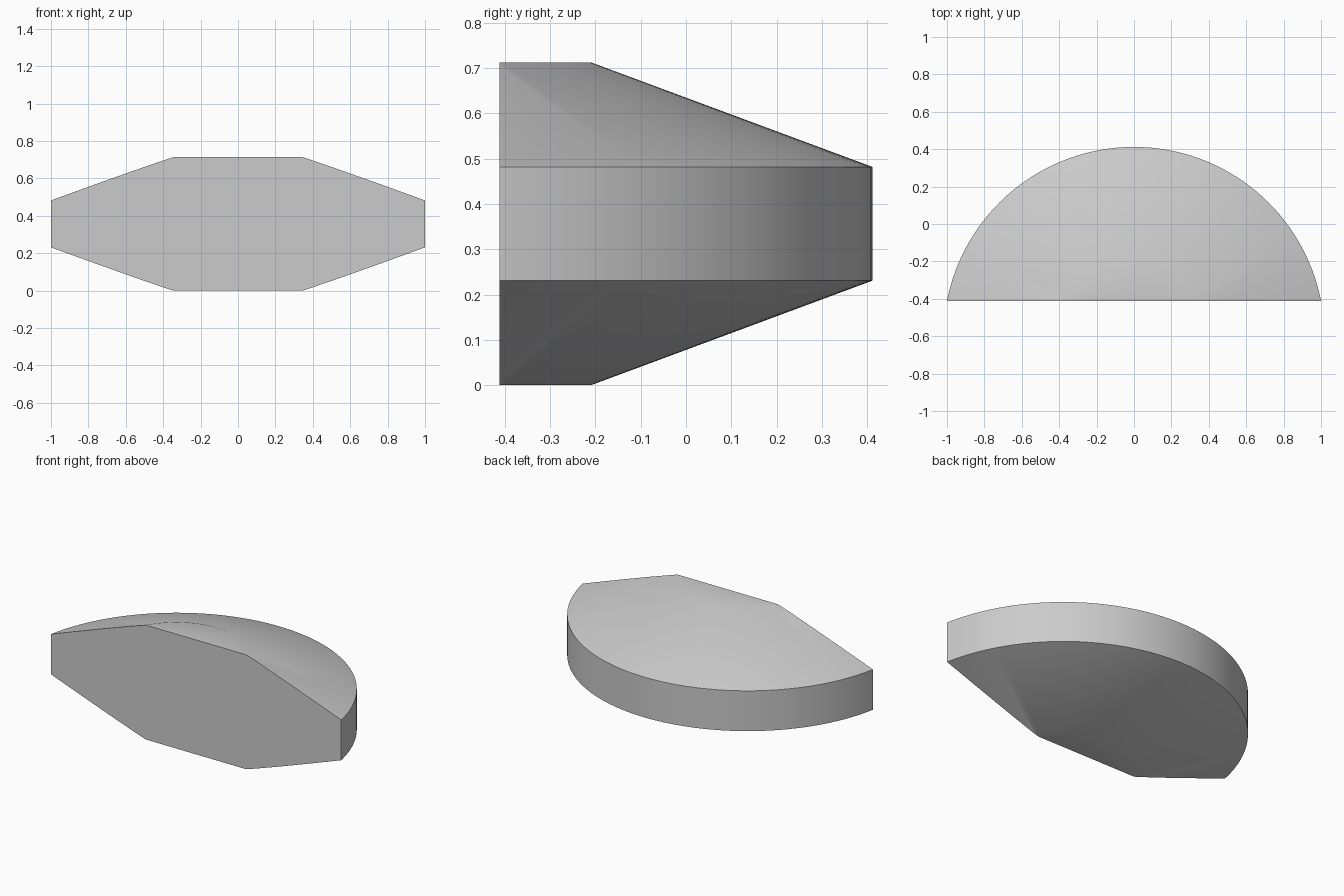
import bpy, bmesh, math

cube = bpy.data.objects.get("Cube")
if cube:
    bpy.data.objects.remove(cube, do_unlink=True)

# Main dimensions
HALF_DEPTH = 0.412
RADIUS = 1.019
CAP_RADIUS = 0.397
HEIGHT = 0.713
RIM_LOW, RIM_HIGH = 0.231, 0.482
AXIS_Y = HALF_DEPTH - RADIUS
STEPS = 72

# Plain grey material
grey = bpy.data.materials.new("light grey")
grey.use_nodes = True
colour = (0.6, 0.6, 0.6, 1)
grey.diffuse_color = colour
grey.node_tree.nodes["Principled BSDF"].inputs["Base Color"].default_value = colour

# Half turn of a double-bevelled disc profile
bm = bmesh.new()
profile = [(0, 0), (CAP_RADIUS, 0), (RADIUS, RIM_LOW),
           (RADIUS, RIM_HIGH), (CAP_RADIUS, HEIGHT), (0, HEIGHT)]
verts = [bm.verts.new((r, AXIS_Y, z)) for r, z in profile]
edges = [bm.edges.new(pair) for pair in zip(verts, verts[1:])]
bmesh.ops.spin(bm, geom=verts + edges, cent=(0, AXIS_Y, 0), axis=(0, 0, 1),
               angle=math.pi, steps=STEPS, use_duplicate=False)
bmesh.ops.remove_doubles(bm, verts=bm.verts[:], dist=1e-5)

# Flat cut across the front, closed with one face
bmesh.ops.bisect_plane(bm, geom=bm.verts[:] + bm.edges[:] + bm.faces[:],
                       plane_co=(0, -HALF_DEPTH, 0), plane_no=(0, 1, 0),
                       clear_inner=True)
bmesh.ops.remove_doubles(bm, verts=bm.verts[:], dist=1e-5)
rim = [e for e in bm.edges if e.is_boundary]
bmesh.ops.holes_fill(bm, edges=rim, sides=0)
bmesh.ops.recalc_face_normals(bm, faces=bm.faces[:])

mesh = bpy.data.meshes.new("bevelled_disc_segment")
bm.to_mesh(mesh)
bm.free()
mesh.materials.append(grey)
segment = bpy.data.objects.new("bevelled_disc_segment", mesh)
bpy.context.collection.objects.link(segment)

# Smooth curved faces, sharp rim and front edges
bpy.ops.object.select_all(action="DESELECT")
segment.select_set(True)
bpy.context.view_layer.objects.active = segment
bpy.ops.object.shade_smooth_by_angle(angle=math.radians(30))
